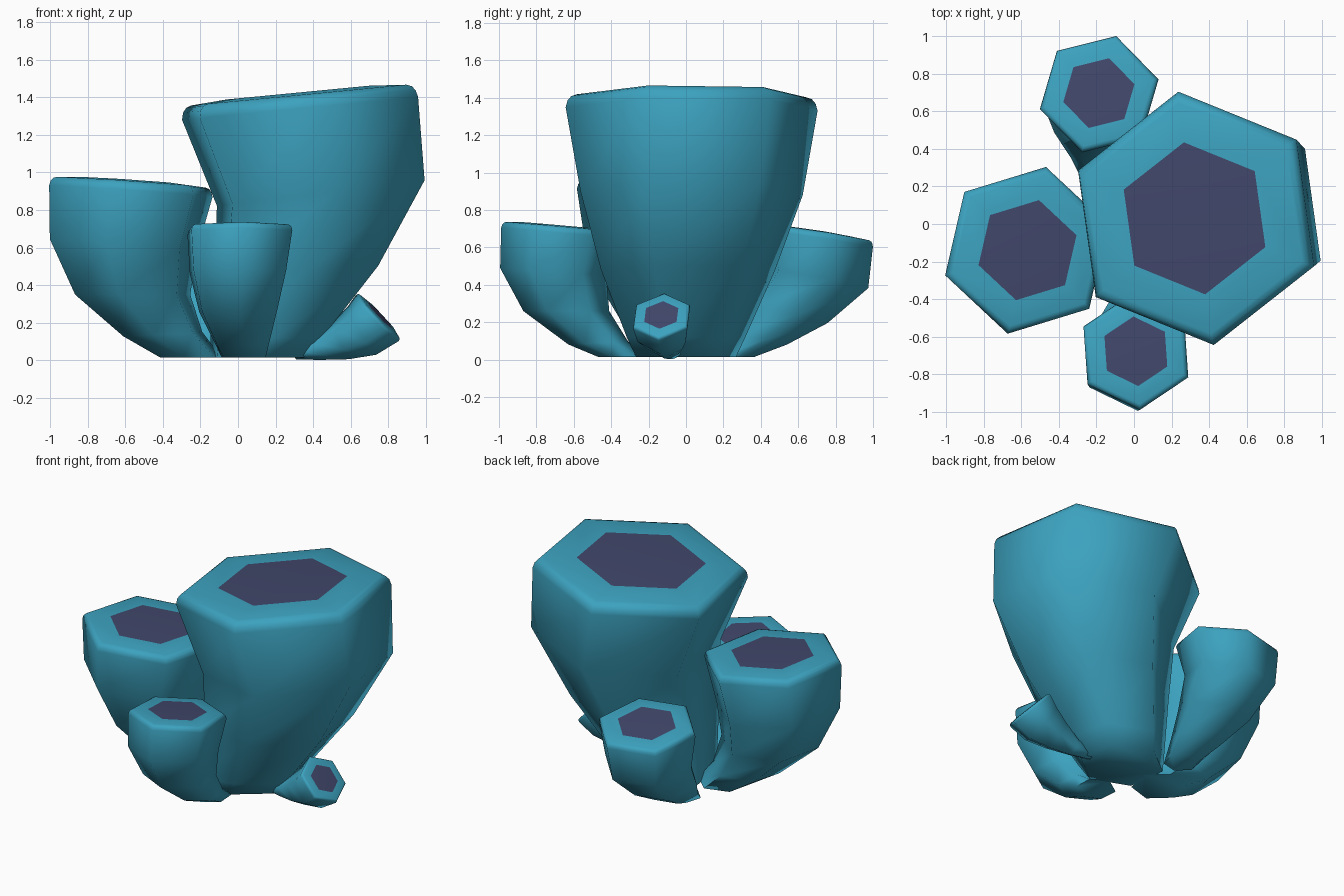
import bpy, bmesh, math
from mathutils import Vector, Matrix

if "Cube" in bpy.data.objects:
    bpy.data.objects.remove(bpy.data.objects["Cube"])


def material(name, rgb):
    m = bpy.data.materials.new(name)
    m.diffuse_color = (*rgb, 1)
    m.use_nodes = True
    m.node_tree.nodes["Principled BSDF"].inputs["Base Color"].default_value = m.diffuse_color
    return m


TEAL = material("teal", (0.045, 0.36, 0.52))
DARK = material("dark indigo", (0.052, 0.062, 0.145))


def tube(name, phase, lean, rings):
    """Six-sided flaring tube. rings: (x, y, z, radius, outward tilt) from base to rim."""
    bm = bmesh.new()
    axis = Matrix.Rotation(math.radians(lean), 3, 'Z') @ Vector((0, 1, 0))

    def ring(center, radius, tilt, rise=0.0):
        rot = Matrix.Rotation(math.radians(tilt), 3, axis)
        pts = []
        for i in range(6):
            a = math.radians(phase + 60 * i)
            p = Vector((radius * math.cos(a), radius * math.sin(a), rise))
            pts.append(bm.verts.new(Vector(center) + rot @ p))
        return pts

    loops = [ring(r[:3], r[3], r[4]) for r in rings]
    # rounded lip, then gently domed top down to the dark centre
    x, y, z, rad, tilt = rings[-1]
    for scale, rise in ((0.985, 0.055), (0.955, 0.09), (0.91, 0.105), (0.6, 0.125)):
        loops.append(ring((x, y, z), rad * scale, tilt, rad * rise))
    for a, b in zip(loops, loops[1:]):
        for i in range(6):
            j = (i + 1) % 6
            bm.faces.new((a[i], a[j], b[j], b[i]))
    bm.faces.new(loops[0][::-1])
    bm.faces.new(loops[-1]).material_index = 1
    bmesh.ops.recalc_face_normals(bm, faces=bm.faces)

    me = bpy.data.meshes.new(name)
    bm.to_mesh(me)
    bm.free()
    me.materials.append(TEAL)
    me.materials.append(DARK)
    ob = bpy.data.objects.new(name, me)
    bpy.context.collection.objects.link(ob)
    bpy.ops.object.select_all(action='DESELECT')
    ob.select_set(True)
    bpy.context.view_layer.objects.active = ob
    bpy.ops.object.shade_smooth_by_angle(angle=math.radians(75))


# tall main tube
tube("main_tube", 38, 0, [
    (0.10, 0.00, 0.015, 0.27, 0), (0.15, 0.00, 0.12, 0.32, 0),
    (0.31, 0.01, 0.48, 0.47, -3), (0.44, 0.03, 0.89, 0.60, -7),
    (0.33, 0.03, 1.34, 0.68, -5.5)])

# left tube
tube("left_tube", 17, 194, [
    (-0.25, -0.06, 0.015, 0.17, 0), (-0.40, -0.09, 0.14, 0.22, 3),
    (-0.56, -0.12, 0.35, 0.32, 0), (-0.61, -0.14, 0.61, 0.41, -5),
    (-0.57, -0.14, 0.90, 0.455, -4)])

# front tube
tube("front_tube", -26, -88, [
    (0.03, -0.34, 0.015, 0.13, 0), (0.02, -0.47, 0.09, 0.16, 3),
    (0.00, -0.64, 0.26, 0.23, 0), (0.00, -0.71, 0.47, 0.285, -4),
    (0.01, -0.68, 0.68, 0.31, -5)])

# back tube
tube("back_tube", 14, 105, [
    (-0.17, 0.26, 0.015, 0.11, 0), (-0.18, 0.39, 0.11, 0.16, 12),
    (-0.20, 0.54, 0.24, 0.23, 13), (-0.20, 0.70, 0.43, 0.29, 11),
    (-0.185, 0.69, 0.645, 0.325, 9)])

# small low bud
tube("small_bud", -8, -8, [
    (0.29, -0.06, 0.04, 0.04, 60), (0.42, -0.09, 0.06, 0.06, 72),
    (0.55, -0.11, 0.11, 0.11, 70), (0.66, -0.125, 0.16, 0.15, 60),
    (0.74, -0.13, 0.225, 0.168, 47)])
